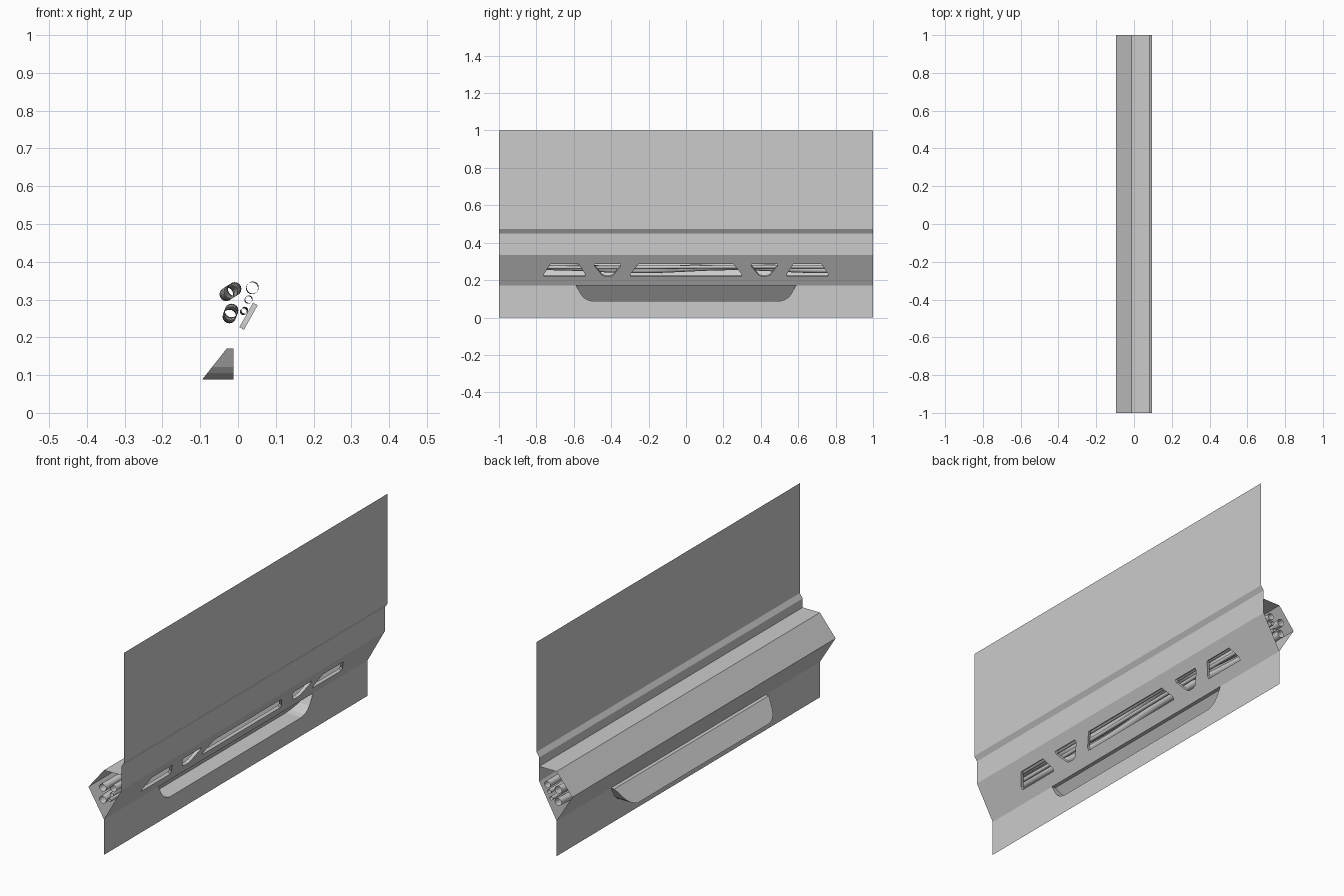
import bpy, bmesh, math

if "Cube" in bpy.data.objects:
    bpy.data.objects.remove(bpy.data.objects["Cube"])

XU, XM, XL, XB = 0.095, 0.08, -0.012, -0.095   # upper wall, mid wall, lower wall, rear limit
Z_LOW, Z_HIGH = 0.17, 0.335                    # slanted panel range
SLOPE = (XM - XL) / (Z_HIGH - Z_LOW)


def slant_x(z):
    return XL + (z - Z_LOW) * SLOPE


def finish(bm, name, smooth=False):
    me = bpy.data.meshes.new(name)
    bm.to_mesh(me)
    bm.free()
    ob = bpy.data.objects.new(name, me)
    bpy.context.collection.objects.link(ob)
    for p in me.polygons:
        p.use_smooth = smooth
    return ob


def sheet(name, profile):
    """Extrude an open (x, z) profile along the full length."""
    bm = bmesh.new()
    a = [bm.verts.new((x, -1, z)) for x, z in profile]
    b = [bm.verts.new((x, 1, z)) for x, z in profile]
    for i in range(len(profile) - 1):
        bm.faces.new((a[i], a[i + 1], b[i + 1], b[i]))
    return finish(bm, name)


def panel(name, loops, x_of):
    """Flat sheet from (y, z) loops; the first is the outline, the others are holes."""
    bm = bmesh.new()
    for loop in loops:
        vs = [bm.verts.new((x_of(z), y, z)) for y, z in loop]
        for i in range(len(vs)):
            bm.edges.new((vs[i - 1], vs[i]))
    bmesh.ops.triangle_fill(bm, edges=bm.edges[:], use_beauty=True)
    bmesh.ops.recalc_face_normals(bm, faces=bm.faces[:])
    bm.faces.ensure_lookup_table()
    if bm.faces[0].normal.x < 0:
        bmesh.ops.reverse_faces(bm, faces=bm.faces[:])
    return finish(bm, name)


def mirrored(loop):
    return [(-y, z) for y, z in reversed(loop)]


# Upper wall with its small step
sheet("upper_wall", [(XM, Z_HIGH), (XM, 0.45), (XU, 0.472), (XU, 1.0)])

# Duct housing behind the slanted panel, open at both ends
sheet("duct_housing", [(XM, 0.407), (XL, 0.407), (XB, 0.305), (XL, Z_LOW)])

# Slanted panel with five openings
centre = [(-0.297, 0.22), (0.297, 0.22), (0.297, 0.232), (0.255, 0.285), (-0.255, 0.285), (-0.297, 0.232)]
outer = [(0.54, 0.22), (0.76, 0.22), (0.76, 0.232), (0.725, 0.285), (0.572, 0.285), (0.54, 0.232)]
inner = [(0.35, 0.285), (0.35, 0.273), (0.39, 0.225), (0.405, 0.22),
         (0.43, 0.22), (0.447, 0.225), (0.488, 0.273), (0.488, 0.285)]
holes = [centre, outer, mirrored(outer), inner, mirrored(inner)]
rect = [(-1, Z_LOW), (1, Z_LOW), (1, Z_HIGH), (-1, Z_HIGH)]
panel("slanted_panel", [rect] + holes, slant_x)

# Short rims running inward from each opening
n = math.hypot(1, SLOPE)
dx, dz = -0.014 / n, 0.014 * SLOPE / n
bm = bmesh.new()
for loop in holes:
    a = [bm.verts.new((slant_x(z), y, z)) for y, z in loop]
    b = [bm.verts.new((slant_x(z) + dx, y, z + dz)) for y, z in loop]
    for i in range(len(loop)):
        bm.faces.new((a[i - 1], a[i], b[i], b[i - 1]))
finish(bm, "opening_rims")

# Lower wall with a notch for the tray
half = [(0.5, 0.088), (0.525, 0.094), (0.545, 0.106), (0.56, 0.122), (0.587, Z_LOW)]
notch = mirrored(half) + half
panel("lower_wall", [[(-1, 0), (1, 0), (1, Z_LOW)] + half[::-1] + half[::-1][5:] +
                     mirrored(half)[::-1] + [(-1, Z_LOW)]], lambda z: XL)

# Tray recess: floor, rounded ends, ceiling and sloping back
def tray_x(z):
    return XB + (z - 0.088) * (0.065 / (Z_LOW - 0.088))

bm = bmesh.new()
a = [bm.verts.new((XL, y, z)) for y, z in notch]
b = [bm.verts.new((tray_x(z), y, z)) for y, z in notch]
for i in range(len(notch)):
    bm.faces.new((a[i - 1], a[i], b[i], b[i - 1]))
bm.faces.new(b)
finish(bm, "tray_recess")


# Pipes and sagging cables inside the duct
def pipe(name, x, z, r, sway=(0.0, 0.0), waves=3, sides=16, steps=48):
    bm = bmesh.new()
    prev = None
    for s in range(steps + 1):
        y = -1 + 2 * s / steps
        w = math.sin(waves * math.pi * y)
        ring = []
        for k in range(sides):
            t = 2 * math.pi * k / sides
            ring.append(bm.verts.new((x + sway[0] * w + r * math.cos(t), y,
                                      z + sway[1] * w + r * math.sin(t))))
        if prev:
            for k in range(sides):
                bm.faces.new((prev[k - 1], prev[k], ring[k], ring[k - 1]))
        prev = ring
    bmesh.ops.recalc_face_normals(bm, faces=bm.faces[:])
    finish(bm, name, True)


pipe("pipe_large", 0.038, 0.331, 0.016, (0.001, 0.001), 1)
pipe("pipe_medium", 0.028, 0.300, 0.010, (0.001, 0.001), 1)
pipe("pipe_small", 0.016, 0.270, 0.009, (0.002, 0.002), 1)
pipe("cable_upper", -0.020, 0.321, 0.018, (0.011, 0.007), 2)
pipe("cable_lower", -0.020, 0.263, 0.018, (0.003, 0.008), 2)
